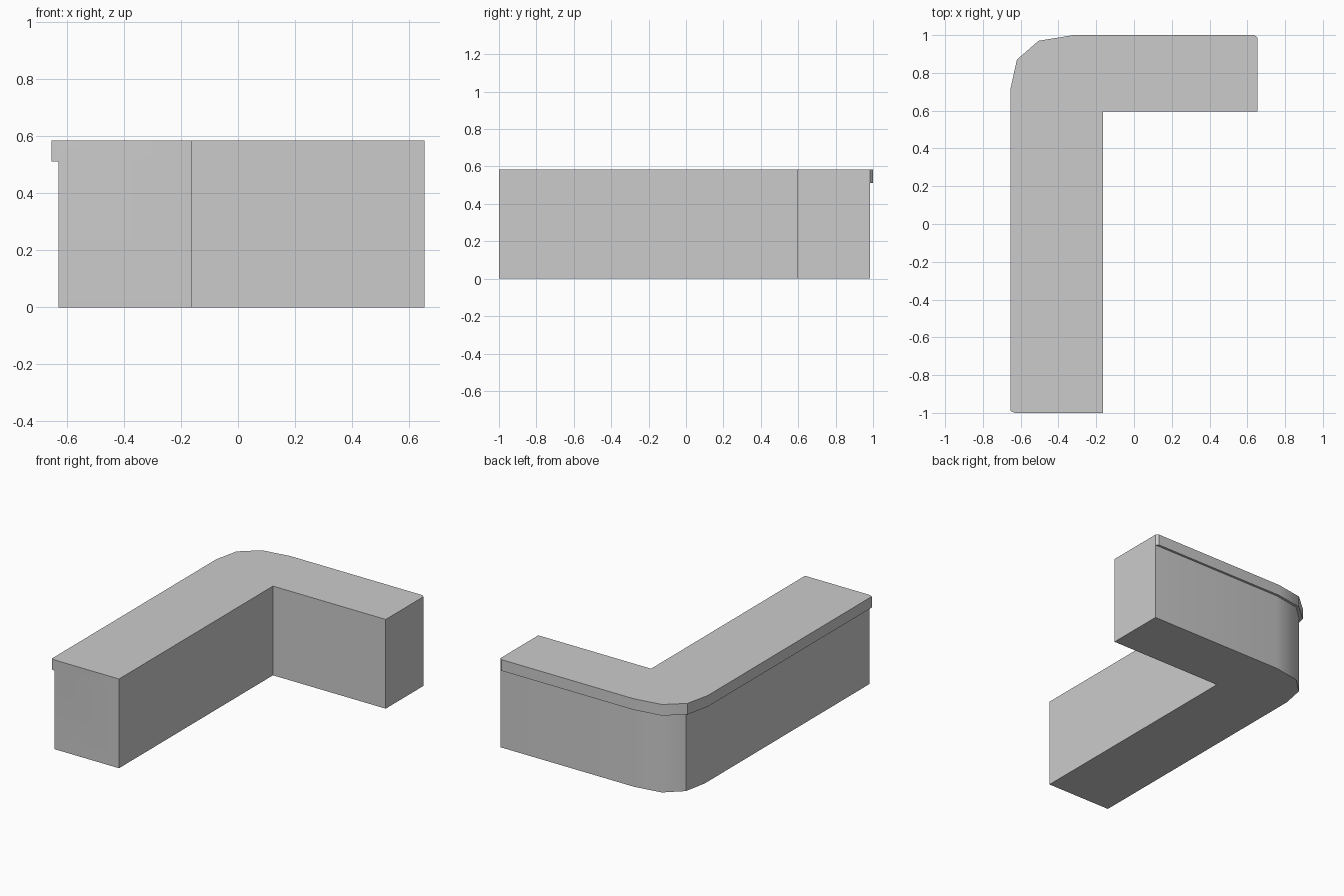
import bpy, bmesh, math

cube = bpy.data.objects.get("Cube")
if cube:
    bpy.data.objects.remove(cube, do_unlink=True)

HEIGHT, LIP_BOTTOM = 0.585, 0.512

# Outer side of the body and of the overhanging lip, point for point
body_outer = [(-0.63, -1), (-0.63, -1), (-0.63, 0.705), (-0.6, 0.858),
              (-0.495, 0.955), (-0.315, 0.985), (0.655, 0.985), (0.655, 0.985)]
lip_outer = [(-0.63, -1), (-0.655, -0.99), (-0.655, 0.71), (-0.62, 0.87),
             (-0.505, 0.97), (-0.32, 1), (0.638, 1), (0.655, 0.985)]
# Inner side of the L, shared by both
inner = [(0.655, 0.595), (-0.163, 0.595), (-0.163, -1)]

grey = bpy.data.materials.new("plain_grey")
grey.use_nodes = True
grey.diffuse_color = (0.6, 0.6, 0.6, 1)
grey.node_tree.nodes["Principled BSDF"].inputs["Base Color"].default_value = grey.diffuse_color


def loft(name, sections, material):
    """Close a stack of matching (outline, height) sections into a solid."""
    bm = bmesh.new()
    rings = [[bm.verts.new((x, y, z)) for x, y in outline] for outline, z in sections]
    for low, high in zip(rings, rings[1:]):
        for i in range(len(low)):
            j = (i + 1) % len(low)
            bm.faces.new((low[i], low[j], high[j], high[i]))
    bm.faces.new(rings[0])
    bm.faces.new(rings[-1])
    # Merge the places where body and lip coincide
    bmesh.ops.remove_doubles(bm, verts=bm.verts, dist=0.0005)
    bmesh.ops.recalc_face_normals(bm, faces=bm.faces)
    mesh = bpy.data.meshes.new(name)
    bm.to_mesh(mesh)
    bm.free()
    mesh.materials.append(material)
    obj = bpy.data.objects.new(name, mesh)
    bpy.context.collection.objects.link(obj)
    return obj


# L-shaped counter: straight body, then the lip stepping out along the outer side
body, lip = body_outer + inner, lip_outer + inner
counter = loft("corner_counter", [(body, 0), (body, LIP_BOTTOM),
                                  (lip, LIP_BOTTOM), (lip, HEIGHT)], grey)

# Soft shading round the corner, crisp edges elsewhere
bpy.ops.object.select_all(action="DESELECT")
counter.select_set(True)
bpy.context.view_layer.objects.active = counter
bpy.ops.object.shade_smooth_by_angle(angle=math.radians(35))
